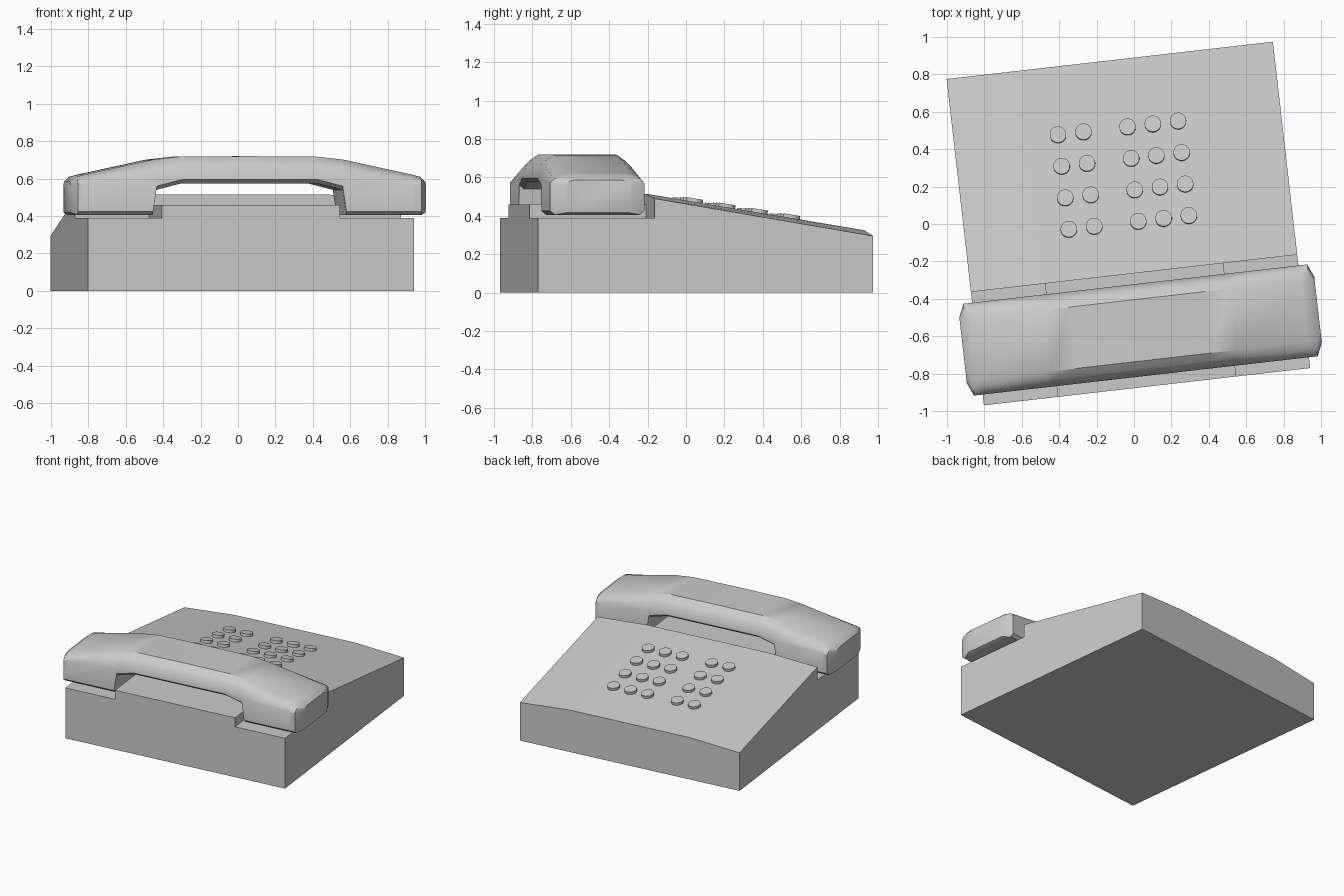
import bpy
import bmesh
import math
from mathutils import Matrix, Vector

if "Cube" in bpy.data.objects:
    bpy.data.objects.remove(bpy.data.objects["Cube"], do_unlink=True)

GREY = (0.6, 0.6, 0.6, 1.0)
material = bpy.data.materials.new("light_grey_plastic")
material.use_nodes = True
material.diffuse_color = GREY
material.node_tree.nodes["Principled BSDF"].inputs["Base Color"].default_value = GREY

# The whole phone is turned slightly on its stand
TURN = Matrix.Translation((-0.03, 0.0025, 0)) @ Matrix.Rotation(math.radians(6.52), 4, "Z")


def finish(bm, name, smooth_angle=None):
    bmesh.ops.transform(bm, matrix=TURN, verts=bm.verts)
    bmesh.ops.recalc_face_normals(bm, faces=bm.faces)
    mesh = bpy.data.meshes.new(name)
    bm.to_mesh(mesh)
    bm.free()
    mesh.materials.append(material)
    obj = bpy.data.objects.new(name, mesh)
    bpy.context.collection.objects.link(obj)
    if smooth_angle:
        bpy.ops.object.select_all(action="DESELECT")
        obj.select_set(True)
        bpy.context.view_layer.objects.active = obj
        bpy.ops.object.shade_smooth_by_angle(angle=math.radians(smooth_angle))
    return obj


def loft(rings):
    """Skin a list of equal-length point rings and cap both ends."""
    bm = bmesh.new()
    loops = [[bm.verts.new(p) for p in ring] for ring in rings]
    for a, b in zip(loops, loops[1:]):
        for i in range(len(a)):
            j = (i + 1) % len(a)
            bm.faces.new((a[i], a[j], b[j], b[i]))
    bm.faces.new(loops[0])
    bm.faces.new(loops[-1])
    return bm


def mirrored(half):
    """Close a half profile by mirroring its first coordinate."""
    return half + [(-a, b) for a, b in reversed(half)]


# Base: stepped cradle in front, crowned sloping deck behind
HALF, CROWN, RIDGE = 0.878, 0.48, -0.268
CROWN_FRONT, CROWN_BACK = 0.515, 0.325


def base_section(y, side, inner, middle):
    half = [(HALF, 0), (HALF, side), (CROWN, inner), (CROWN, middle)]
    return [(x, y, z) for x, z in mirrored(half)]


bm = loft([
    base_section(-HALF, 0.39, 0.39, 0.46),
    base_section(RIDGE, 0.39, 0.39, 0.46),
    base_section(RIDGE, 0.49, CROWN_FRONT, CROWN_FRONT),
    base_section(HALF, 0.295, CROWN_BACK, CROWN_BACK),
])
bmesh.ops.remove_doubles(bm, verts=bm.verts, dist=0.0001)
bmesh.ops.dissolve_degenerate(bm, edges=bm.edges, dist=0.0001)
finish(bm, "phone_base")

# Handset: rounded section swept from one end to the other
HANDSET_Y = -0.573


def handset_section(x, bottom, shoulder, top, width=1.0):
    half = [(0.222, bottom), (0.247, bottom + 0.02), (0.247, shoulder),
            (0.227, shoulder * 0.45 + top * 0.55), (0.205, shoulder * 0.25 + top * 0.75),
            (0.165, top)]
    return [(x, HANDSET_Y + v * width, z) for v, z in mirrored(half)]


# position, underside, shoulder height, top height, width factor
stations = [
    (0.955, 0.418, 0.56, 0.587, 0.72),
    (0.925, 0.405, 0.57, 0.61),
    (0.88, 0.405, 0.573, 0.622),
    (0.52, 0.405, 0.59, 0.700),
    (0.50, 0.54, 0.59, 0.703),
    (0.365, 0.575, 0.605, 0.718),
    (0.0, 0.575, 0.605, 0.72),
]
rings = [handset_section(*s) for s in stations]
rings += [handset_section(-s[0], *s[1:]) for s in reversed(stations[:-1])]
finish(loft(rings), "handset", 35)

# Keypad: a block of two columns and a block of three, lying on the deck
SLOPE = (CROWN_BACK - CROWN_FRONT) / (HALF - RIDGE)
tilt = Matrix.Rotation(math.atan(SLOPE), 4, "X")
for row in range(4):
    for column, x in enumerate((-0.32, -0.183, 0.054, 0.19, 0.326)):
        y = 0.004 + 0.1695 * row
        place = Matrix.Translation(Vector((x, y, CROWN_FRONT + SLOPE * (y - RIDGE))))
        bm = bmesh.new()
        bmesh.ops.create_cone(bm, cap_ends=True, segments=24, radius1=0.044,
                              radius2=0.044, depth=0.04, matrix=place @ tilt)
        finish(bm, f"key_row{row + 1}_column{column + 1}", 35)
